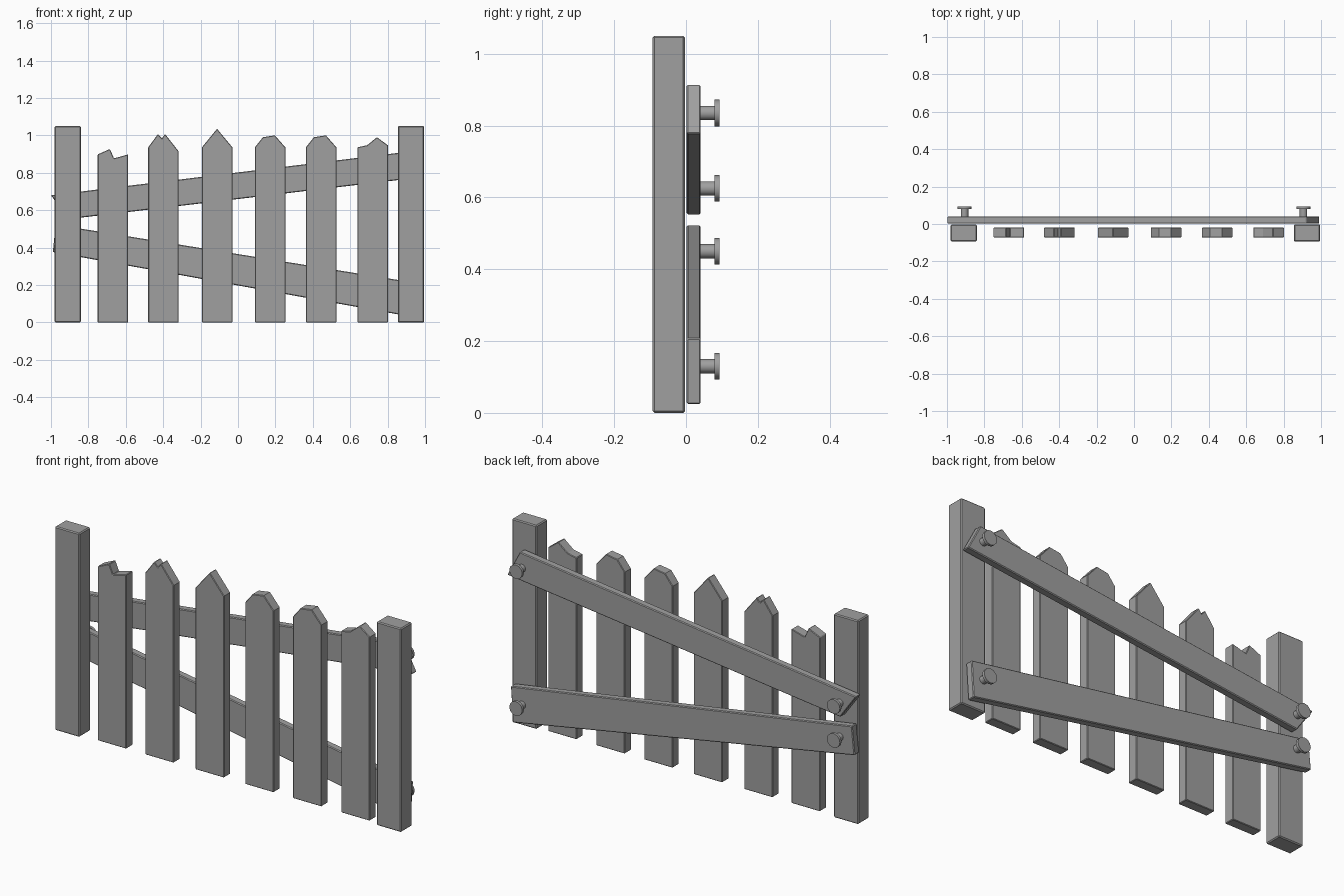
import bpy
import bmesh
from math import pi

default_cube = bpy.data.objects.get("Cube")
if default_cube:
    bpy.data.objects.remove(default_cube, do_unlink=True)

# One weathered grey for the whole fence
GREY = (0.35, 0.35, 0.35, 1)
weathered_grey = bpy.data.materials.new("weathered_grey")
weathered_grey.use_nodes = True
weathered_grey.diffuse_color = GREY
weathered_grey.node_tree.nodes["Principled BSDF"].inputs["Base Color"].default_value = GREY


def finish(name, bm):
    """Turn a bmesh into a linked, coloured object."""
    bmesh.ops.recalc_face_normals(bm, faces=bm.faces)
    mesh = bpy.data.meshes.new(name)
    bm.to_mesh(mesh)
    bm.free()
    mesh.materials.append(weathered_grey)
    obj = bpy.data.objects.new(name, mesh)
    bpy.context.collection.objects.link(obj)
    return obj


def plank(name, outline, front, back, edge=0.004):
    """Extrude an (x, z) outline from front to back and soften its edges."""
    bm = bmesh.new()
    face = bm.faces.new([bm.verts.new((x, front, z)) for x, z in outline])
    extruded = bmesh.ops.extrude_face_region(bm, geom=[face])["geom"]
    moved = [v for v in extruded if isinstance(v, bmesh.types.BMVert)]
    bmesh.ops.translate(bm, verts=moved, vec=(0, back - front, 0))
    obj = finish(name, bm)
    bevel = obj.modifiers.new("worn_edges", "BEVEL")
    bevel.width = edge
    bevel.segments = 1
    bevel.limit_method = "ANGLE"
    bevel.angle_limit = pi / 3
    return obj


def disc(name, radius, x, z, front, back):
    """Cylinder lying along y."""
    outline = bmesh.new()
    bmesh.ops.create_cone(outline, cap_ends=True, segments=12,
                          radius1=radius, radius2=radius, depth=back - front)
    for v in outline.verts:
        v.co = (x + v.co.x, (front + back) / 2 + v.co.z, z + v.co.y)
    obj = finish(name, outline)
    obj.data.shade_smooth()
    obj.data.set_sharp_from_angle(angle=pi / 5)
    return obj


# End posts
POST_WIDTH, POST_HEIGHT = 0.14, 1.05
for side, left in (("right", -0.98), ("left", 0.855)):
    right = left + POST_WIDTH
    plank(side + "_post",
          [(left, 0), (right, 0), (right, POST_HEIGHT), (left, POST_HEIGHT)],
          -0.093, -0.003, 0.005)

# Pickets: left edge, then the broken or pointed top as (offset, height)
PICKET_WIDTH = 0.163
SHOULDER = 0.936
rounded_top = [(0, SHOULDER), (0.043, 0.99), (0.107, 1), (PICKET_WIDTH, SHOULDER)]
pickets = [
    (-0.75, [(0, 0.898), (0.065, 0.927), (0.087, 0.877), (PICKET_WIDTH, 0.898)]),
    (-0.48, [(0, SHOULDER), (0.052, 1.007), (0.073, 0.984), (0.09, 1.007),
             (PICKET_WIDTH, 0.914)]),
    (-0.193, [(0, SHOULDER), (0.081, 1.035), (PICKET_WIDTH, SHOULDER)]),
    (0.09, rounded_top),
    (0.363, rounded_top),
    (0.638, [(0, SHOULDER), (0.052, 0.947), (0.105, 0.99), (PICKET_WIDTH, 0.947)]),
]
for number, (left, top) in enumerate(pickets, start=1):
    outline = [(left + offset, height) for offset, height in top]
    outline += [(left + PICKET_WIDTH, 0), (left, 0)]
    plank(f"picket_{number}", outline, -0.072, -0.019, 0.003)

# Slanted rails across the back, with crooked sawn ends
RAIL_FRONT, RAIL_BACK = 0.002, 0.041
plank("upper_rail", [(-1, 0.68), (-0.908, 0.552), (0.992, 0.777), (0.92, 0.914)],
      RAIL_FRONT, RAIL_BACK)
plank("lower_rail", [(-0.975, 0.523), (-0.99, 0.376), (0.96, 0.024), (0.972, 0.208)],
      RAIL_FRONT, RAIL_BACK)

# Bolts near each rail end
BOLT_X = 0.906
bolts = {"upper_right": (-BOLT_X, 0.625), "upper_left": (BOLT_X, 0.835),
         "lower_right": (-BOLT_X, 0.45), "lower_left": (BOLT_X, 0.13)}
for place, (x, z) in bolts.items():
    disc(place + "_bolt_shank", 0.02, x, z, RAIL_BACK - 0.01, 0.08)
    disc(place + "_bolt_head", 0.037, x, z, 0.079, 0.093)
